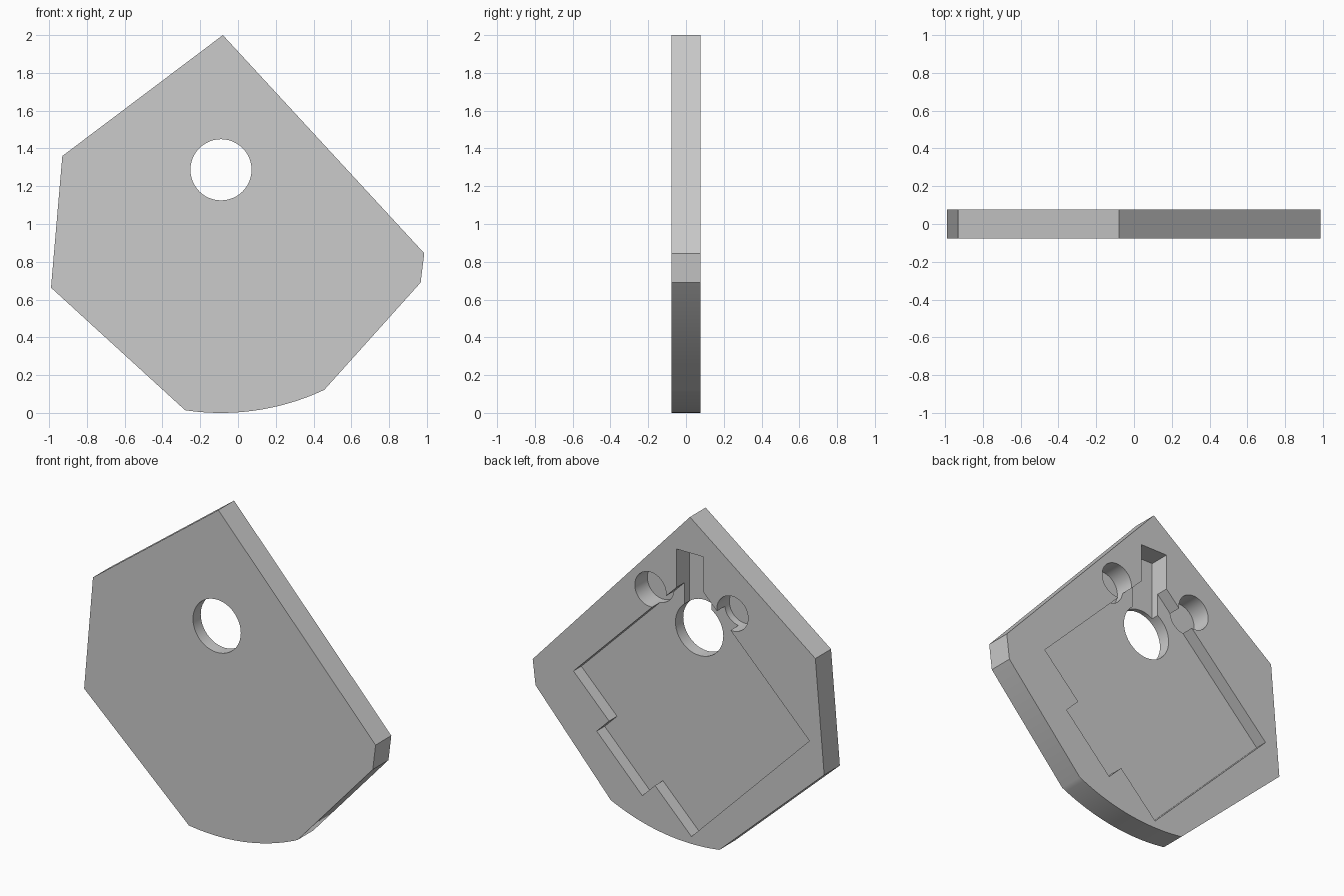
import bpy, bmesh, math

cube = bpy.data.objects.get("Cube")
if cube:
    bpy.data.objects.remove(cube, do_unlink=True)

BACK = 0.076            # half thickness of the plate
HOLE = (-0.09, 1.287)   # centre of the through hole and of the bottom arc

grey = bpy.data.materials.new("plain grey")
grey.use_nodes = True
colour = (0.6, 0.6, 0.6, 1)
grey.diffuse_color = colour
grey.node_tree.nodes["Principled BSDF"].inputs["Base Color"].default_value = colour


def prism(name, outline, y0, y1):
    """Extrude an x-z outline from y0 to y1."""
    bm = bmesh.new()
    face = bm.faces.new([bm.verts.new((x, y0, z)) for x, z in outline])
    ext = bmesh.ops.extrude_face_region(bm, geom=[face])
    verts = [v for v in ext["geom"] if isinstance(v, bmesh.types.BMVert)]
    bmesh.ops.translate(bm, verts=verts, vec=(0, y1 - y0, 0))
    bmesh.ops.recalc_face_normals(bm, faces=bm.faces)
    mesh = bpy.data.meshes.new(name)
    bm.to_mesh(mesh)
    bm.free()
    mesh.materials.append(grey)
    obj = bpy.data.objects.new(name, mesh)
    bpy.context.collection.objects.link(obj)
    return obj


def arc(centre, r, start, end, n):
    return [(centre[0] + r * math.cos(start + (end - start) * i / n),
             centre[1] + r * math.sin(start + (end - start) * i / n)) for i in range(n + 1)]


def circle(centre, r, n=48):
    return arc(centre, r, 0, math.tau, n)[:-1]


# Plate outline: straight edges with a shallow curved bottom
r = HOLE[1]
bottom = arc(HOLE, r, -math.pi / 2 - math.asin(0.19 / r),
             -math.pi / 2 + math.asin(0.547 / r), 24)
plate = prism("plate", [(-0.08, 2), (-0.93, 1.36), (-0.99, 0.663)] + bottom
              + [(0.967, 0.69), (0.986, 0.845)], -BACK, BACK)

# Diamond recess with a side notch, open to the back
pocket = [(-0.09, 1.645), (-0.89, 0.845), (-0.09, 0.045), (0.157, 0.292),
          (0.243, 0.206), (0.552, 0.519), (0.468, 0.603), (0.71, 0.845)]
# Slot leading up from the hole
slot = [(-0.172, 1.78), (-0.172, HOLE[1]), (0.01, HOLE[1]), (0.01, 1.78)]

cuts = [("pocket_cutter", pocket, BACK - 0.077),
        ("slot_cutter", slot, BACK - 0.124),
        ("hole_cutter", circle(HOLE, 0.162), -0.3)]
# Pair of round blind recesses beside the slot
for side in (-1, 1):
    cuts.append(("recess_cutter", circle((HOLE[0] + side * 0.278, 1.485), 0.106), BACK - 0.122))

bpy.ops.object.select_all(action="DESELECT")
bpy.context.view_layer.objects.active = plate
plate.select_set(True)
for name, outline, depth in cuts:
    cutter = prism(name, outline, depth, 0.3)
    cutter.hide_render = True
    mod = plate.modifiers.new(name, "BOOLEAN")
    mod.operation = "DIFFERENCE"
    mod.solver = "EXACT"
    mod.object = cutter
    bpy.ops.object.modifier_apply(modifier=mod.name)
    bpy.data.objects.remove(cutter, do_unlink=True)

bpy.ops.object.shade_smooth_by_angle(angle=math.radians(30))
